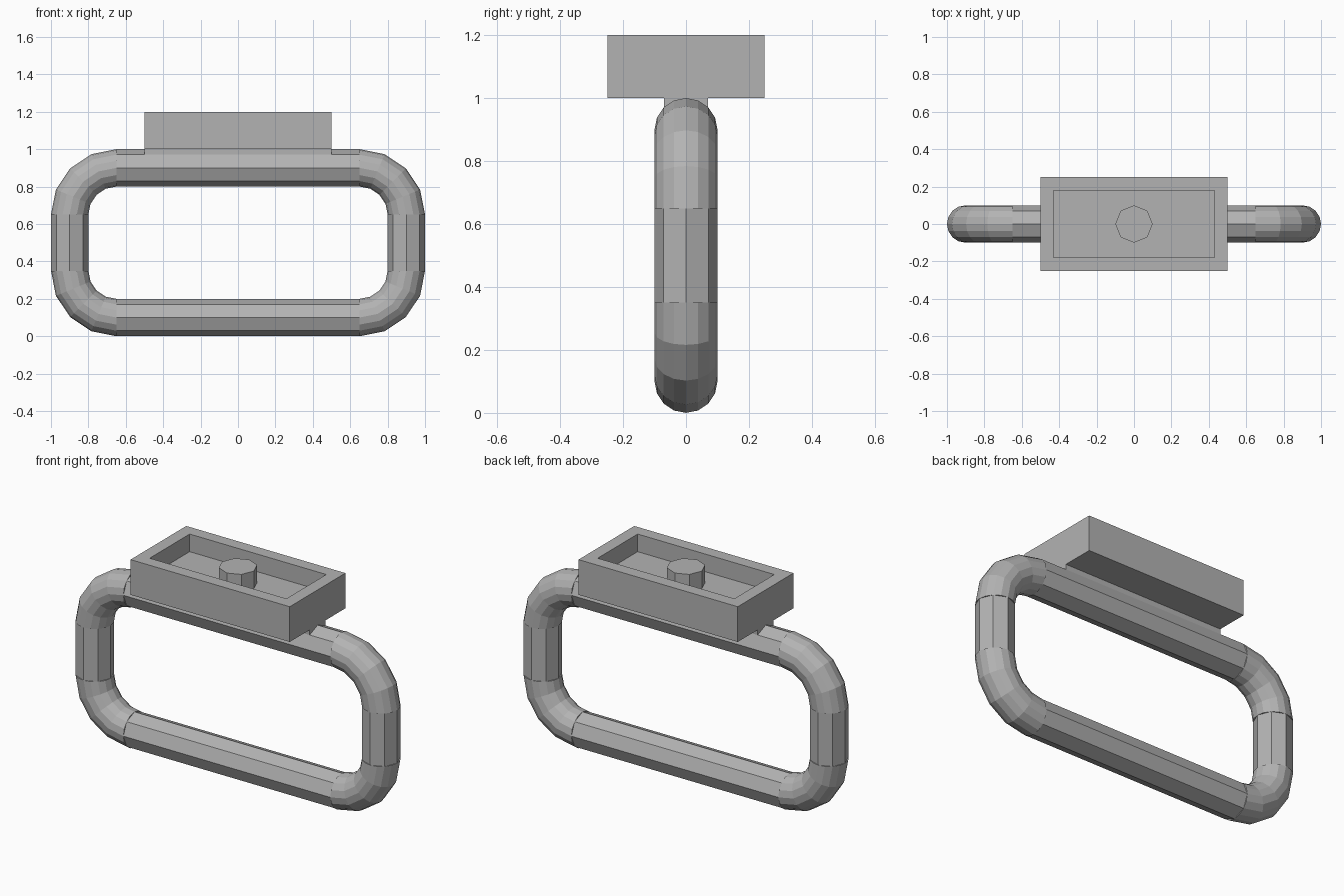
import bpy, bmesh
from math import pi
from mathutils import Matrix, Vector

if "Cube" in bpy.data.objects:
    bpy.data.objects.remove(bpy.data.objects["Cube"], do_unlink=True)

grey = bpy.data.materials.new("light_grey")
grey.use_nodes = True
colour = (0.45, 0.45, 0.45, 1)
grey.diffuse_color = colour
grey.node_tree.nodes["Principled BSDF"].inputs["Base Color"].default_value = colour

TUBE, BEND = 0.1, 0.25          # tube radius, bend centreline radius
CX, CZ, MID = 0.65, 0.15, 0.5   # bend centre offsets and loop mid height


def finish(name, bm):
    bmesh.ops.recalc_face_normals(bm, faces=bm.faces)
    mesh = bpy.data.meshes.new(name)
    bm.to_mesh(mesh)
    bm.free()
    mesh.materials.append(grey)
    obj = bpy.data.objects.new(name, mesh)
    bpy.context.collection.objects.link(obj)
    return obj


def rod(name, centre, length, axis="Z"):
    bm = bmesh.new()
    turn = Matrix.Rotation(pi / 2, 4, "Y") if axis == "X" else Matrix()
    bmesh.ops.create_cone(bm, cap_ends=True, segments=8, radius1=TUBE, radius2=TUBE,
                          depth=length, matrix=Matrix.Translation(centre) @ turn)
    return finish(name, bm)


def box(bm, size, centre):
    return bmesh.ops.create_cube(
        bm, size=1, matrix=Matrix.Translation(centre) @ Matrix.Diagonal((*size, 1)))


def bend(name, sx, sz, quarter):
    bm = bmesh.new()
    ring = bmesh.ops.create_circle(bm, segments=16, radius=TUBE,
                                   matrix=Matrix.Translation((BEND, 0, 0)))
    bmesh.ops.spin(bm, geom=ring["verts"] + bm.edges[:], cent=(0, 0, 0),
                   axis=(0, 1, 0), angle=-pi / 2, steps=4)
    bmesh.ops.holes_fill(bm, edges=[e for e in bm.edges if e.is_boundary], sides=0)
    place = Matrix.Translation((sx * CX, 0, MID + sz * CZ))
    bm.transform(place @ Matrix.Rotation(-quarter * pi / 2, 4, "Y"))
    return finish(name, bm)


# Handle loop: straight bars joined by rounded corners
rod("top_bar", (0, 0, MID + CZ + BEND), 2 * CX, "X")
rod("bottom_bar", (0, 0, MID - CZ - BEND), 2 * CX, "X")
rod("left_bar", (CX + BEND, 0, MID), 2 * CZ)
rod("right_bar", (-CX - BEND, 0, MID), 2 * CZ)
bend("top_left_bend", 1, 1, 0)
bend("top_right_bend", -1, 1, 1)
bend("bottom_right_bend", -1, -1, 2)
bend("bottom_left_bend", 1, -1, 3)

# Thin neck between the top bar and the block
bm = bmesh.new()
box(bm, (1, 0.141, 0.03), (0, 0, 0.985))
finish("neck", bm)

# Block with a rectangular recess in its top
bm = bmesh.new()
box(bm, (1, 0.5, 0.2), (0, 0, 1.1))
bm.normal_update()
top = max(bm.faces, key=lambda f: f.calc_center_median().z)
bmesh.ops.inset_region(bm, faces=[top], thickness=0.1)
floor = bmesh.ops.extrude_discrete_faces(bm, faces=[top])["faces"][0]
bmesh.ops.translate(bm, verts=floor.verts, vec=Vector((0, 0, -0.1)))
finish("block", bm)

# Peg standing in the recess, flush with the rim
rod("peg", (0, 0, 1.15), 0.1)
